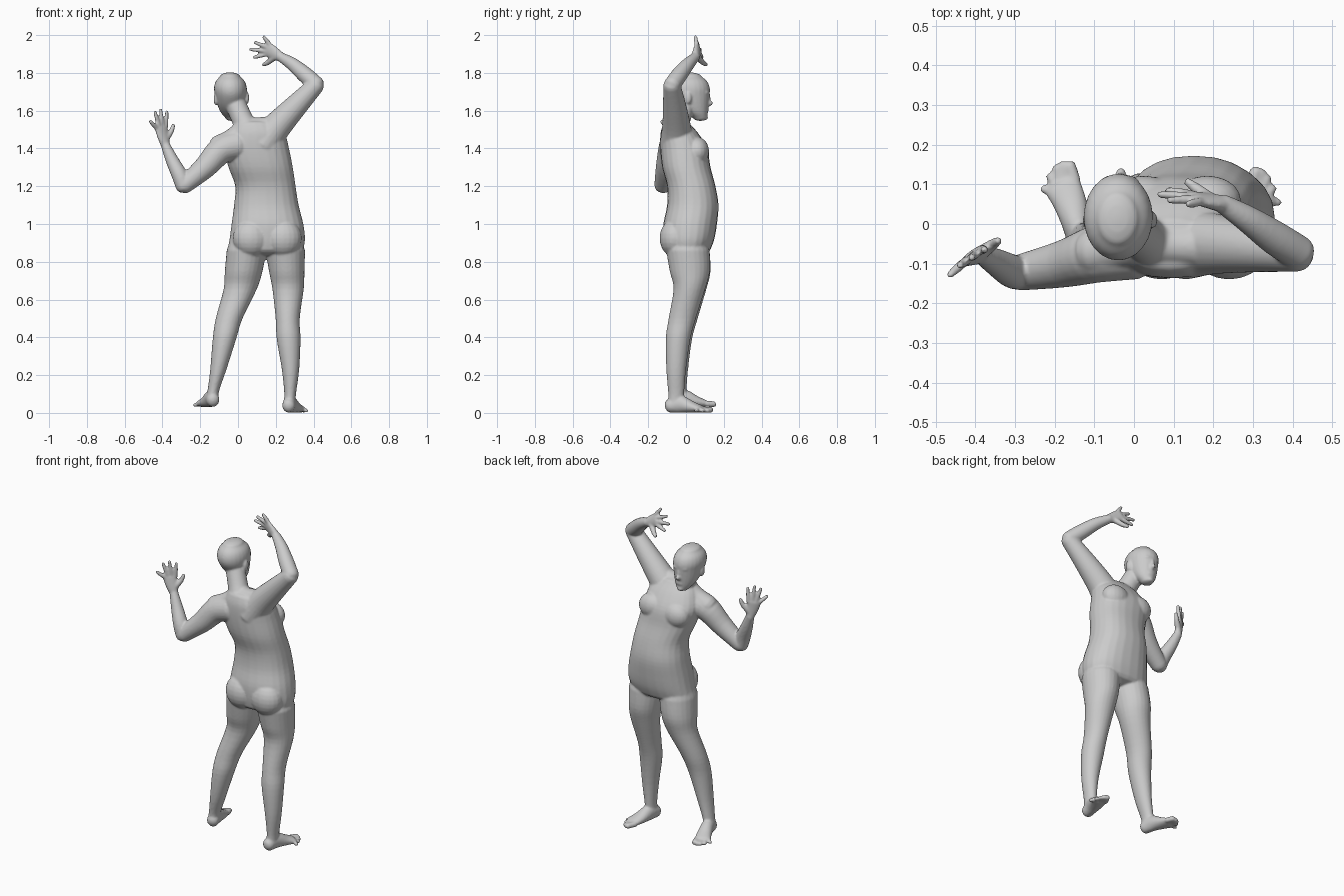
import bpy, bmesh, math
from mathutils import Vector, Matrix

bm = bmesh.new()
N = 24


def spline(pts, sub=4):
    out = []
    for i in range(len(pts) - 1):
        p = [pts[max(i - 1, 0)], pts[i], pts[i + 1], pts[min(i + 2, len(pts) - 1)]]
        for k in range(sub):
            t = k / sub
            out.append([0.5 * (2 * b + (c - a) * t + (2 * a - 5 * b + 4 * c - d) * t * t
                               + (3 * b - a - 3 * c + d) * t ** 3) for a, b, c, d in zip(*p)])
    return out + [list(pts[-1])]


def tube(pts, side=(1, 0, 0), cap=0.8, power=2.0, level=False):
    """Closed rounded loft through (x, y, z, half width, half depth)."""
    pts = [p if len(p) == 5 else (*p, p[3]) for p in pts]
    s = spline(pts)
    pos = [Vector(p[:3]) for p in s]
    rings = []
    for i, p in enumerate(s):
        t = (pos[min(i + 1, len(s) - 1)] - pos[max(i - 1, 0)]).normalized()
        if level:
            t = Vector((0, 0, 1 if t.z > 0 else -1))
        rings.append((pos[i], t, p[3], p[4]))

    def dome(r, sign):
        c, t, a, b = r
        h = min(a, b) * cap
        return [(c + t * sign * h * math.sin(g), t, a * math.cos(g), b * math.cos(g))
                for g in (0.5, 1.0, 1.4)]
    rings = dome(rings[0], -1)[::-1] + rings + dome(rings[-1], 1)
    loops = []
    for c, t, a, b in rings:
        u = Vector(side)
        u = (u - t * u.dot(t)).normalized()
        v = t.cross(u)
        loop = []
        for k in range(N):
            g = 2 * math.pi * k / N
            co, si = math.cos(g), math.sin(g)
            co = math.copysign(abs(co) ** (2 / power), co)
            si = math.copysign(abs(si) ** (2 / power), si)
            loop.append(bm.verts.new(c + u * a * co + v * b * si))
        loops.append(loop)
    for A, B in zip(loops, loops[1:]):
        for k in range(N):
            j = (k + 1) % N
            bm.faces.new((A[k], A[j], B[j], B[k]))
    bm.faces.new(loops[0][::-1])
    bm.faces.new(loops[-1])


def ball(c, r):
    m = Matrix.Translation(c) @ Matrix.Diagonal((*r, 1))
    bmesh.ops.create_uvsphere(bm, u_segments=20, v_segments=12, radius=1, matrix=m)


def hand(wrist, knuckle, across, tips, thumb):
    w, k, a = Vector(wrist), Vector(knuckle), Vector(across).normalized()
    tube([(*w, .026, .022), (*w.lerp(k, .5), .036, .018), (*k, .041, .014)], a)
    for i, tip in enumerate(tips):
        b = k + a * (-.031 + .0207 * i)
        tube([(*b, .012), (*b.lerp(Vector(tip), .5), .0115), (*tip, .009)], a, .6)
    b = w.lerp(k, .35) + a * .015
    m = b.lerp(Vector(thumb), .55) + a * .008
    tube([(*b, .018), (*m, .014), (*thumb, .01)], a, .6)


def foot(pts, big, small, base_z):
    out = 1 if small[0] > big[0] else -1
    tube(pts, (1, -.35 * out, 0))
    bx, by = pts[-1][:2]
    for i in range(5):
        f = i / 4
        tx, ty = Vector(big).lerp(Vector(small), f)
        ty += .022 * math.sin(f * math.pi)
        r = .016 - .005 * f ** .5
        tube([(bx + out * (-.03 + .06 * f), by + .015 - .03 * f, base_z + .018, r),
              (tx, ty - r, base_z + r, r)])


# torso
tube([(.145, .01, .865, .2, .12), (.155, .015, .92, .2, .135), (.156, .022, 1.0, .19, .142),
      (.15, .036, 1.1, .171, .136), (.145, .028, 1.2, .16, .128), (.12, .002, 1.3, .17, .128),
      (.098, -.012, 1.4, .172, .124), (.098, -.035, 1.48, .15, .1), (.09, -.05, 1.53, .11, .07)],
     cap=.3, power=2.25, level=True)
# buttocks and chest
for x in (.07, .24):
    ball((x, -.06, .925), (.098, .08, .1))
ball((.025, .06, 1.37), (.085, .062, .075))
ball((.185, .06, 1.385), (.085, .062, .075))
# neck and shoulder muscles
tube([(.06, -.06, 1.48, .07), (.025, -.035, 1.55, .057), (-.02, .0, 1.65, .056)])
tube([(.03, -.05, 1.52, .05), (.11, -.055, 1.515, .05), (.2, -.055, 1.52, .055)], (0, 1, 0))
tube([(.03, -.05, 1.5, .055), (-.03, -.06, 1.45, .055), (-.1, -.07, 1.41, .06)], (0, 1, 0))
# head
tube([(-.032, .075, 1.56, .034, .036), (-.035, .055, 1.59, .056, .06), (-.037, .035, 1.63, .072, .085),
      (-.038, .02, 1.68, .083, .105), (-.04, .017, 1.72, .087, .109), (-.041, .016, 1.755, .077, .096),
      (-.042, .014, 1.78, .055, .07)], cap=.42, level=True)
# nose, lips, chin, brow and ears
ball((-.033, .122, 1.64), (.014, .021, .016))
ball((-.034, .116, 1.663), (.009, .016, .03))
ball((-.033, .108, 1.6), (.024, .012, .012))
ball((-.033, .1, 1.565), (.022, .017, .016))
ball((-.036, .108, 1.695), (.05, .018, .012))
for x, z in ((-.118, 1.66), (.048, 1.668)):
    ball((x, .01, z), (.011, .02, .032))

# legs
tube([(.045, .01, .86, .105, .115), (.03, .022, .75, .1, .108), (.012, .022, .656, .088, .086),
      (-.047, -.012, .5, .071, .074), (-.072, -.035, .39, .062, .067), (-.104, -.042, .23, .043, .053),
      (-.13, -.038, .12, .031, .041), (-.135, -.038, .08, .033, .042)], level=True)
tube([(.25, .01, .86, .105, .115), (.258, .02, .75, .094, .106), (.265, .018, .656, .083, .084),
      (.263, -.02, .5, .064, .072), (.268, -.042, .39, .063, .065), (.278, -.052, .23, .046, .052),
      (.276, -.052, .1, .031, .042), (.272, -.055, .05, .033, .042)], level=True)
# feet
foot([(-.132, -.058, .068, .034, .037), (-.142, -.01, .077, .036, .046),
      (-.16, .05, .06, .042, .031), (-.18, .095, .05, .047, .02)],
     (-.162, .163), (-.228, .1), .03)
foot([(.268, -.085, .037, .034, .037), (.276, -.035, .047, .036, .047),
      (.295, .03, .031, .042, .031), (.315, .075, .021, .046, .02)],
     (.308, .148), (.364, .065), .0)

# arms
tube([(0, -.06, 1.42, .08), (-.09, -.075, 1.39, .073), (-.175, -.1, 1.3, .06),
      (-.285, -.122, 1.205, .046)], (0, 1, 0))
tube([(-.287, -.124, 1.2, .043), (-.31, -.118, 1.26, .042), (-.35, -.095, 1.34, .034),
      (-.385, -.077, 1.42, .024)], (0, 1, 0))
tube([(.13, -.05, 1.42, .09), (.2, -.05, 1.51, .077), (.302, -.06, 1.62, .062),
      (.412, -.075, 1.735, .046)], (0, 1, 0))
tube([(.415, -.073, 1.737, .044), (.355, -.035, 1.79, .043), (.29, .01, 1.845, .035),
      (.225, .05, 1.885, .025)], (0, 1, 0))
# hands
hand((-.385, -.077, 1.42), (-.408, -.082, 1.51), (.8, .58, 0),
     [(-.466, -.13, 1.545), (-.44, -.105, 1.595), (-.41, -.085, 1.608), (-.376, -.065, 1.597)],
     (-.342, -.042, 1.525))
hand((.225, .05, 1.885), (.155, .065, 1.925), (-.35, .3, -.88),
     [(.135, .05, 1.992), (.088, .06, 1.962), (.063, .075, 1.925), (.083, .085, 1.882)],
     (.133, .108, 1.843))

# fuse all parts into one smooth skin
bmesh.ops.recalc_face_normals(bm, faces=bm.faces)
me = bpy.data.meshes.new("body")
bm.to_mesh(me)
bm.free()
body = bpy.data.objects.new("body", me)
bpy.context.collection.objects.link(body)
bpy.context.view_layer.objects.active = body
body.select_set(True)
rm = body.modifiers.new("skin", 'REMESH')
rm.mode = 'VOXEL'
rm.voxel_size = .006
sm = body.modifiers.new("soften", 'SMOOTH')
sm.factor = .5
sm.iterations = 5
for m in ("skin", "soften"):
    bpy.ops.object.modifier_apply(modifier=m)
bpy.ops.object.shade_smooth()
